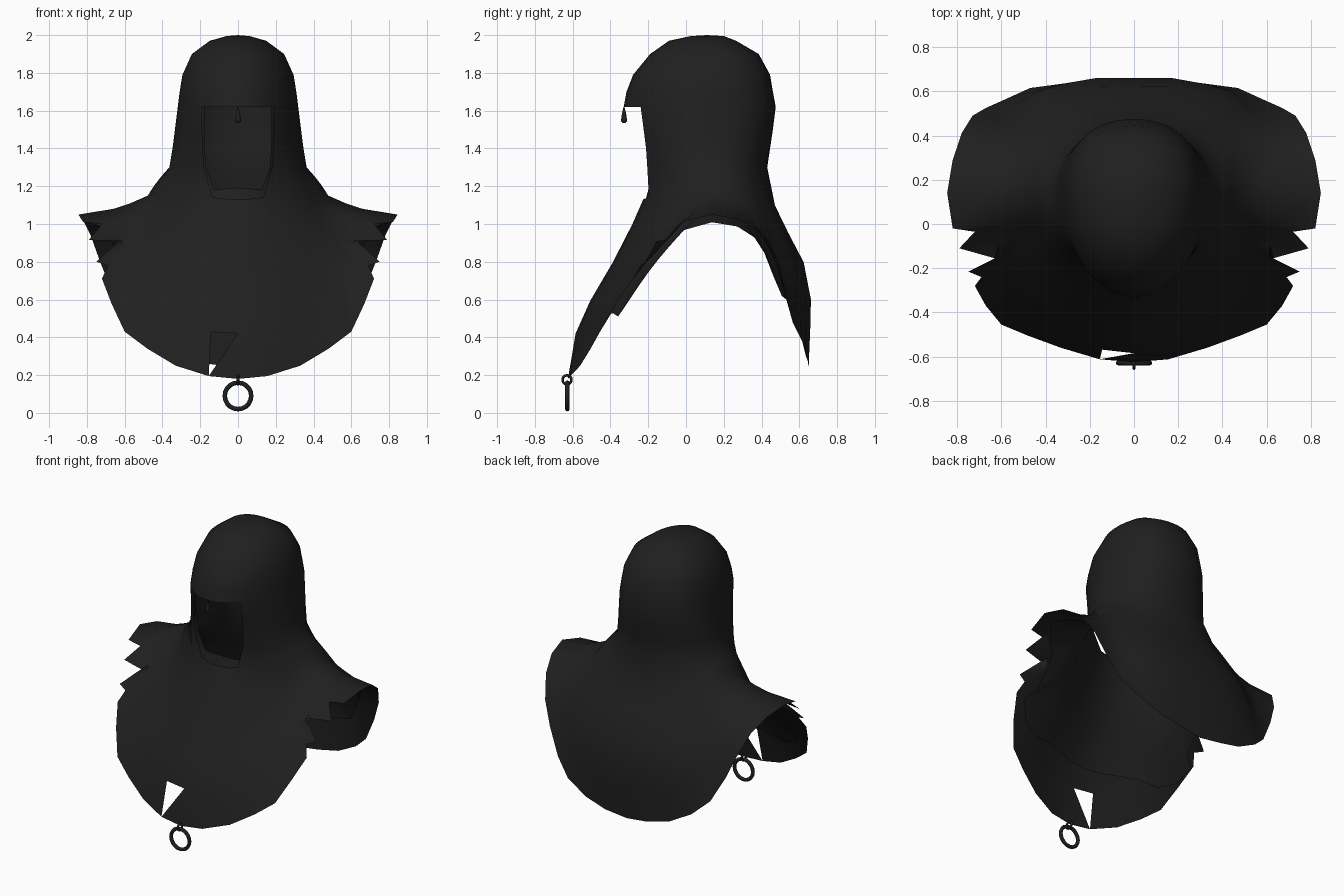
import bpy, bmesh, math
from mathutils import Vector

if "Cube" in bpy.data.objects:
    bpy.data.objects.remove(bpy.data.objects["Cube"])


def material(name, rgb):
    m = bpy.data.materials.new(name)
    m.diffuse_color = (*rgb, 1)
    m.use_nodes = True
    m.node_tree.nodes["Principled BSDF"].inputs["Base Color"].default_value = m.diffuse_color
    return m


CLOTH = material("black cloth", (0.014, 0.014, 0.014))
METAL = material("dark metal", (0.013, 0.014, 0.015))


def make_object(name, bm, mat, angle=50):
    me = bpy.data.meshes.new(name)
    bm.to_mesh(me)
    bm.free()
    me.materials.append(mat)
    ob = bpy.data.objects.new(name, me)
    bpy.context.collection.objects.link(ob)
    bpy.ops.object.select_all(action='DESELECT')
    ob.select_set(True)
    bpy.context.view_layer.objects.active = ob
    bpy.ops.object.shade_smooth_by_angle(angle=math.radians(angle))
    return ob


# Column directions around the right half, front (0) to back (180)
ANGLES = [0, 11, 22, 33, 43, 52, 60, 64, 68, 72, 76, 80, 85,
          96, 106, 115, 124, 132, 141, 150, 160, 170, 180]
LAST = len(ANGLES) - 1

# Hem outline of the right half, with torn points at the arm
HEM = [Vector(p) for p in (
    (0, -.625, .18), (.155, -.612, .195), (.33, -.56, .25), (.48, -.505, .34),
    (.6, -.455, .43), (.67, -.37, .58), (.72, -.28, .71), (.69, -.24, .78),
    (.75, -.215, .8), (.63, -.155, .91), (.79, -.11, .915), (.72, -.035, 1.0),
    (.82, -.02, 1.01), (.845, .14, 1.05), (.82, .29, 1.02), (.78, .41, .94),
    (.73, .49, .8), (.67, .525, .65), (.58, .565, .48), (.47, .615, .38),
    (.32, .635, .3), (.16, .65, .26), (0, .645, .24))]
HEM_SMOOTH = [(HEM[i - 1] + HEM[i + 1]) / 2 if i in (7, 9, 11) else p
              for i, p in enumerate(HEM)]

# Head rings: height, front y, back y, half width
HEAD = [(1.995, .025, .2, .06), (1.97, -.09, .265, .15), (1.9, -.19, .385, .245),
        (1.79, -.28, .445, .295), (1.7, -.315, .46, .31), (1.62, -.33, .475, .32),
        (1.5, -.30, .46, .335), (1.4, -.275, .445, .348), (1.3, -.255, .43, .365)]
NECK = len(HEAD) - 1
OPENING = {5: .19, 6: .19, 7: .187, 8: .18}     # half width of face opening
EDGE = 3                                        # opening spans columns 0..3

# Cape drape: (outward, downward) fractions from neck to hem
FRONT = [(-.08, .15), (.08, .27), (.36, .45), (.68, .63), (.89, .785)]
SIDE = [(.09, .2), (.16, .38), (.23, .6), (.43, .77), (.61, .88)]
BACK = [(.19, .19), (.52, .33), (.9, .48), (1.07, .67), (1.05, .81)]


def head_point(r, c):
    z, yf, yb, w = HEAD[r]
    a = math.radians(ANGLES[c])
    yc = .13
    x = w * math.sin(a)
    if r in OPENING and c <= EDGE:
        x = OPENING[r] * c / EDGE
    depth = math.sqrt(max(0, 1 - (x / w) ** 2))
    if a <= math.pi / 2:
        return Vector((x, yc - depth * (yc - yf), z))
    full = 1 + .04 * math.sin(2 * a) ** 2       # fuller back of the head
    return Vector((x * full, yc + depth * (yb - yc) * full, z))


def cape_point(r, c):
    a = math.radians(ANGLES[c])
    s = math.sin(a) ** 2
    end = FRONT if a < math.pi / 2 else BACK
    h = SIDE[r][0] * s + end[r][0] * (1 - s)
    v = SIDE[r][1] * s + end[r][1] * (1 - s)
    p, q = head_point(NECK, c), HEM_SMOOTH[c]
    out = Vector((p.x + (q.x - p.x) * h, p.y + (q.y - p.y) * h,
                  p.z + (q.z - p.z) * v))
    if r == 0 and c <= EDGE:
        out.x = .135 * c / EDGE
    return out


def lining_head_point(r, c):
    p = head_point(r, c)
    return Vector((p.x * .94, .13 + (p.y - .13) * .94, p.z - .02 * (r < 4)))


def lining_point(r, c):
    a = math.radians(ANGLES[c])
    p = cape_point(min(r, 3), c)
    if r == 0:                                  # collar, raised at the throat
        lift = .07 * max(0, math.cos(a)) ** 2
        return Vector((p.x * .93, .13 + (p.y - .13) * .92, p.z + lift - .01))
    if r == 4:                                  # reaches the hem at the arms
        s = math.sin(a) ** 4
        if a < math.pi / 2:
            s = min(1, 1.5 * math.sin(a) ** 2) ** 2
        p = p.lerp(HEM_SMOOTH[c], .1 + .9 * s)
        if 7 <= c <= 12:                        # stays behind the torn edge
            p.x = min(p.x, .65 if c < 12 else .72)
    return Vector((p.x * .945, .1 + (p.y - .1) * .93, p.z - .042))


def full_ring(bm, half):
    """Mirror a half ring and return the closed loop of vertices."""
    pts = half + [Vector((-p.x, p.y, p.z)) for p in half[LAST - 1:0:-1]]
    return [bm.verts.new(p) for p in pts]


COLS = range(LAST + 1)


def cloth_sheet(name, head_fn, drapes, top, tear):
    """Skin a crown, the head rings and the draped rings, leaving the face open."""
    bm = bmesh.new()
    rows = [full_ring(bm, [head_fn(r, c) for c in COLS]) for r in range(NECK + 1)]
    rows += [full_ring(bm, half) for half in drapes]
    n = len(rows[0])
    crown = bm.verts.new((0, .11, top))
    for c in range(n):
        bm.faces.new((crown, rows[0][c], rows[0][(c + 1) % n]))
    for r in range(len(rows) - 1):
        for c in range(n):
            d = (c + 1) % n
            if 5 <= r <= NECK and (c < EDGE or c >= n - EDGE):
                continue                        # face opening
            quad = [rows[r][c], rows[r + 1][c], rows[r + 1][d], rows[r][d]]
            if tear and r == len(rows) - 2 and c == n - 1:
                quad.pop(0)                     # triangular tear in the front
            bm.faces.new(quad)
    make_object(name, bm, CLOTH)


# Outer hood with cape, and the shorter lining inside it
cape = [[cape_point(r, c) for c in COLS] for r in range(5)] + [HEM]
cloth_sheet("hood_and_cape", head_point, cape, 2.0, True)
lining = [[lining_point(r, c) for c in COLS] for r in range(5)]
cloth_sheet("inner_lining", lining_head_point, lining, 1.98, False)

# Teardrop hanging from the brow
bm = bmesh.new()
bmesh.ops.create_uvsphere(bm, u_segments=10, v_segments=8, radius=.016)
for v in bm.verts:
    if v.co.z > 0:
        k = v.co.z / .016
        v.co.x *= 1 - .5 * k
        v.co.y *= 1 - .5 * k
        v.co.z *= 4.5
    v.co += Vector((0, -.328, 1.55))
make_object("brow_teardrop", bm, METAL)


# Metal rings at the front hem
def ring(name, loc, rot, major, minor, segs):
    bpy.ops.mesh.primitive_torus_add(location=loc, rotation=rot, major_radius=major,
                                     minor_radius=minor, major_segments=segs,
                                     minor_segments=8)
    ob = bpy.context.object
    ob.name = name
    ob.data.materials.append(METAL)
    bpy.ops.object.shade_smooth_by_angle(angle=math.radians(50))


ring("hem_ring", (0, -.628, .09), (math.pi / 2, 0, 0), .07, .012, 20)
ring("hem_loop", (0, -.63, .175), (0, math.pi / 2, 0), .024, .007, 14)
